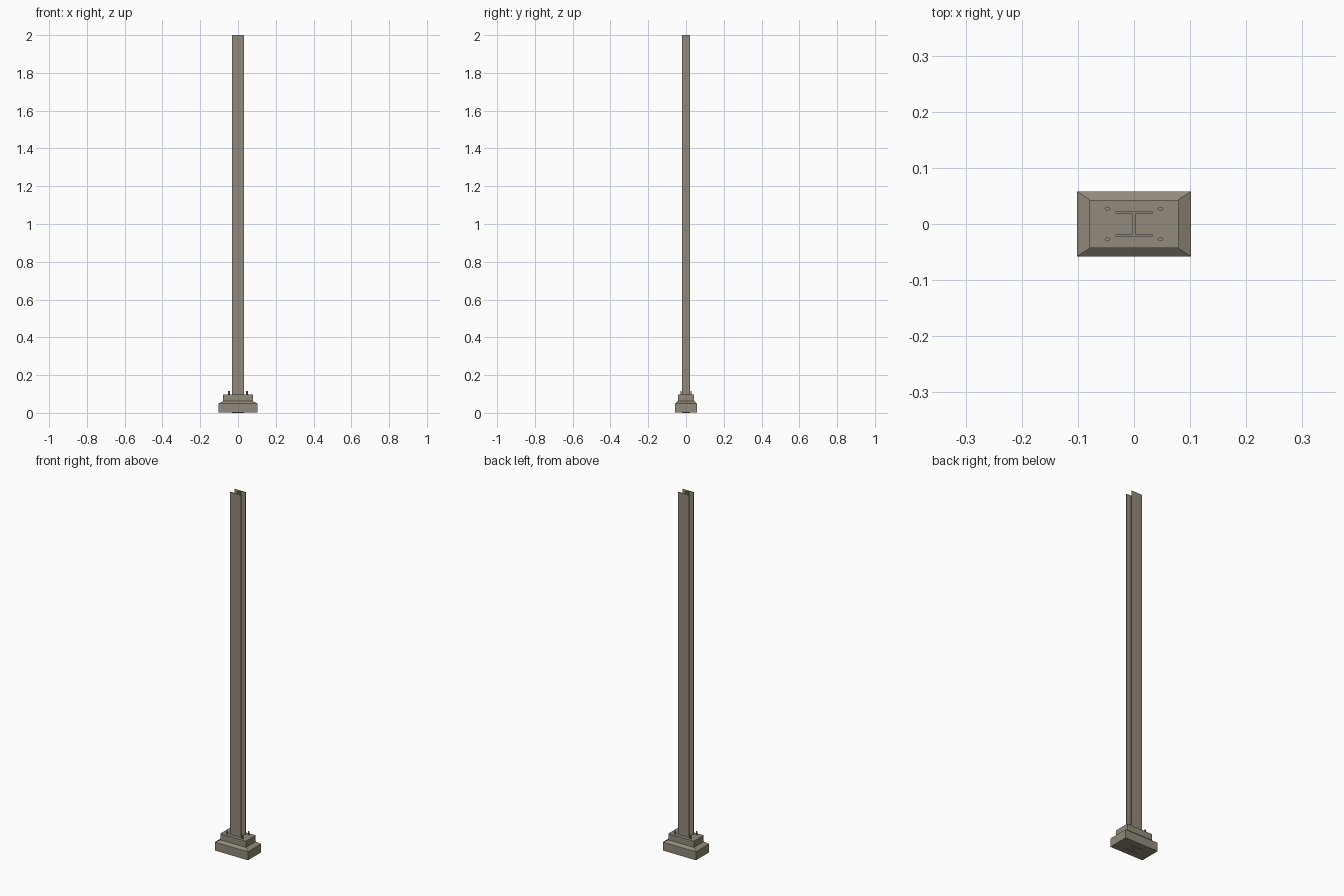
import bpy, bmesh, math

if "Cube" in bpy.data.objects:
    bpy.data.objects.remove(bpy.data.objects["Cube"])

mat = bpy.data.materials.new("weathered taupe steel")
mat.diffuse_color = (0.29, 0.26, 0.20, 1)
mat.use_nodes = True
mat.node_tree.nodes["Principled BSDF"].inputs["Base Color"].default_value = mat.diffuse_color


def finish(name, bm):
    bmesh.ops.recalc_face_normals(bm, faces=bm.faces)
    mesh = bpy.data.meshes.new(name)
    bm.to_mesh(mesh)
    bm.free()
    mesh.materials.append(mat)
    obj = bpy.data.objects.new(name, mesh)
    bpy.context.collection.objects.link(obj)
    return obj


def loft(name, rings):
    """Skin closed rings of 3D points and cap both ends."""
    bm = bmesh.new()
    loops = [[bm.verts.new(p) for p in ring] for ring in rings]
    n = len(loops[0])
    for a, b in zip(loops, loops[1:]):
        for i in range(n):
            j = (i + 1) % n
            bm.faces.new((a[i], a[j], b[j], b[i]))
    bm.faces.new(loops[0][::-1])
    bm.faces.new(loops[-1])
    return finish(name, bm)


def rect(hx, hy, z):
    return [(-hx, -hy, z), (hx, -hy, z), (hx, hy, z), (-hx, hy, z)]


# footing block with sloped shoulders
loft("footing", [rect(0.102, 0.058, 0.003), rect(0.102, 0.058, 0.05),
                 rect(0.074, 0.040, 0.065)])

# upper plinth carrying the bolts
loft("base_plinth", [rect(0.079, 0.043, 0.06), rect(0.079, 0.043, 0.097)])

# I-section post running through the footing
fx, fy, wx, iy = 0.033, 0.022, 0.004, 0.0185
half = [(fx, -fy), (fx, -iy), (wx, -iy), (wx, iy), (fx, iy), (fx, fy)]
profile = half + [(-x, y) for x, y in reversed(half)]
loft("beam_post", [[(x, y, z) for x, y in profile] for z in (0, 2)])

# four flattened hexagonal anchor bolts
for sx in (-1, 1):
    for sy in (-1, 1):
        ring = [(sx * 0.047 + 0.0055 * math.cos(k * math.pi / 3),
                 sy * 0.027 + 0.003 * math.sin(k * math.pi / 3)) for k in range(6)]
        loft("anchor_bolt", [[(x, y, z) for x, y in ring] for z in (0.09, 0.116)])
